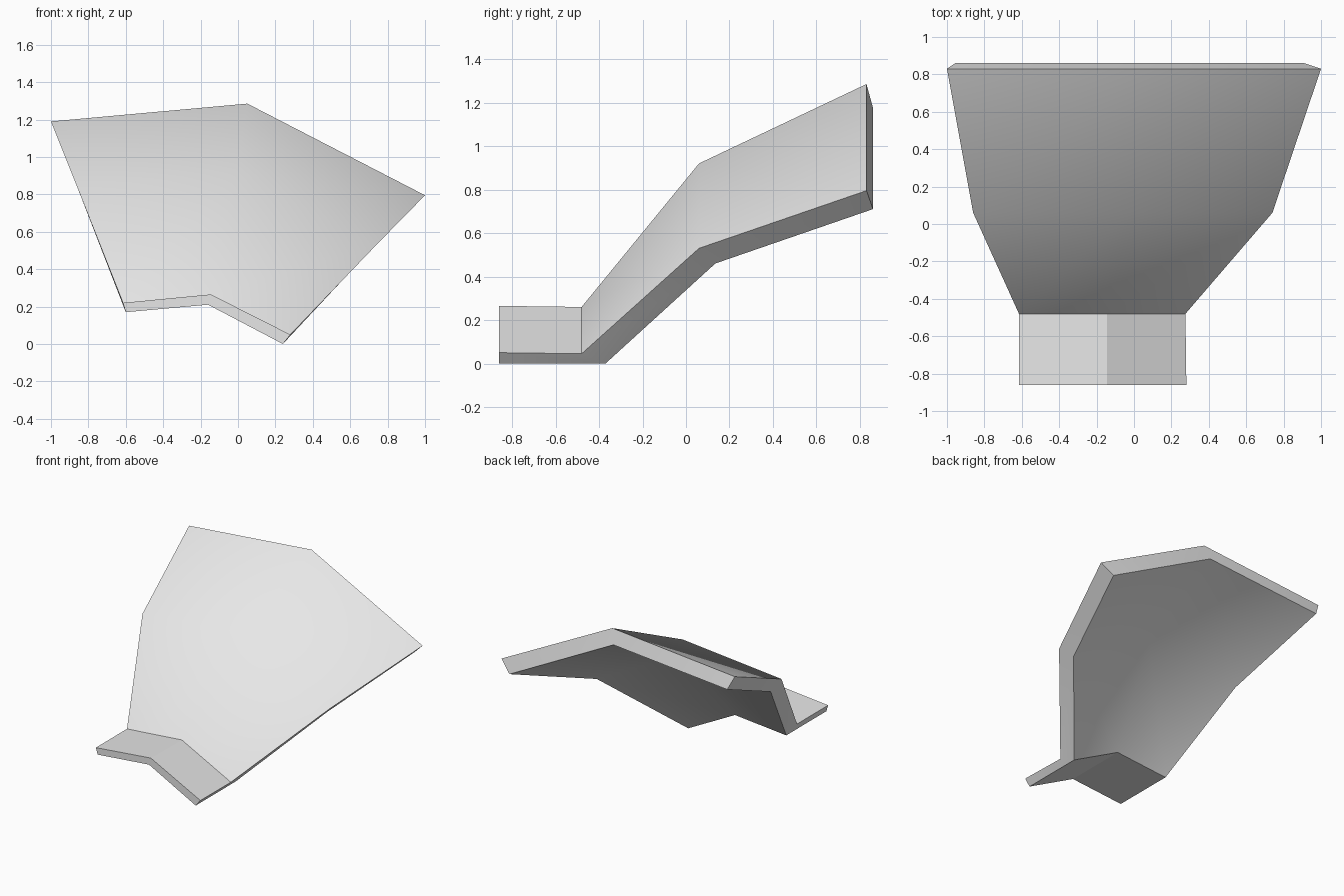
import bpy
import bmesh
import math

cube = bpy.data.objects.get("Cube")
if cube:
    bpy.data.objects.remove(cube, do_unlink=True)

# Plain grey finish
grey = bpy.data.materials.new("light grey")
grey.use_nodes = True
grey.diffuse_color = (0.8, 0.8, 0.8, 1)
grey.node_tree.nodes["Principled BSDF"].inputs["Base Color"].default_value = grey.diffuse_color

# Cross-sections from front lip to back rim: y, then x and z of edge, ridge, edge
upper_sections = [
    (-0.86, (-0.615, -0.145, 0.28), (0.22, 0.265, 0.05)),
    (-0.48, (-0.615, -0.145, 0.275), (0.22, 0.26, 0.045)),
    (0.06, (-0.86, -0.015, 0.74), (0.84, 0.92, 0.53)),
    (0.83, (-1, 0.05, 1), (1.19, 1.285, 0.795)),
]
lower_sections = [
    (-0.86, (-0.6, -0.16, 0.24), (0.17, 0.21, 0)),
    (-0.37, (-0.6, -0.16, 0.24), (0.17, 0.21, 0)),
    (0.135, (-0.82, -0.03, 0.67), (0.76, 0.835, 0.46)),
    (0.86, (-0.955, 0.02, 0.91), (1.09, 1.175, 0.71)),
]


def add_sheet(bm, sections):
    """Loft a sheet of quads through the sections and return its vertex rows."""
    rows = [[bm.verts.new((x, y, z)) for x, z in zip(xs, zs)] for y, xs, zs in sections]
    for near, far in zip(rows, rows[1:]):
        for i in range(len(near) - 1):
            bm.faces.new((near[i], near[i + 1], far[i + 1], far[i]))
    return rows


def outline(rows):
    """Walk once around the border of a sheet."""
    right_side = [row[-1] for row in rows[1:-1]]
    left_side = [row[0] for row in rows[1:-1]]
    return rows[0] + right_side + rows[-1][::-1] + left_side[::-1]


# Bent flaring plate: upper and lower sheets joined by a rim
bm = bmesh.new()
top_loop = outline(add_sheet(bm, upper_sections))
bottom_loop = outline(add_sheet(bm, lower_sections))
for i, vert in enumerate(top_loop):
    bm.faces.new((top_loop[i - 1], vert, bottom_loop[i], bottom_loop[i - 1]))
bmesh.ops.recalc_face_normals(bm, faces=bm.faces)

mesh = bpy.data.meshes.new("flared_plate")
bm.to_mesh(mesh)
bm.free()
mesh.materials.append(grey)
plate = bpy.data.objects.new("flared_plate", mesh)
bpy.context.collection.objects.link(plate)

# Soft bends, crisp lip and rim
bpy.ops.object.select_all(action="DESELECT")
plate.select_set(True)
bpy.context.view_layer.objects.active = plate
bpy.ops.object.shade_smooth_by_angle(angle=math.radians(30))
